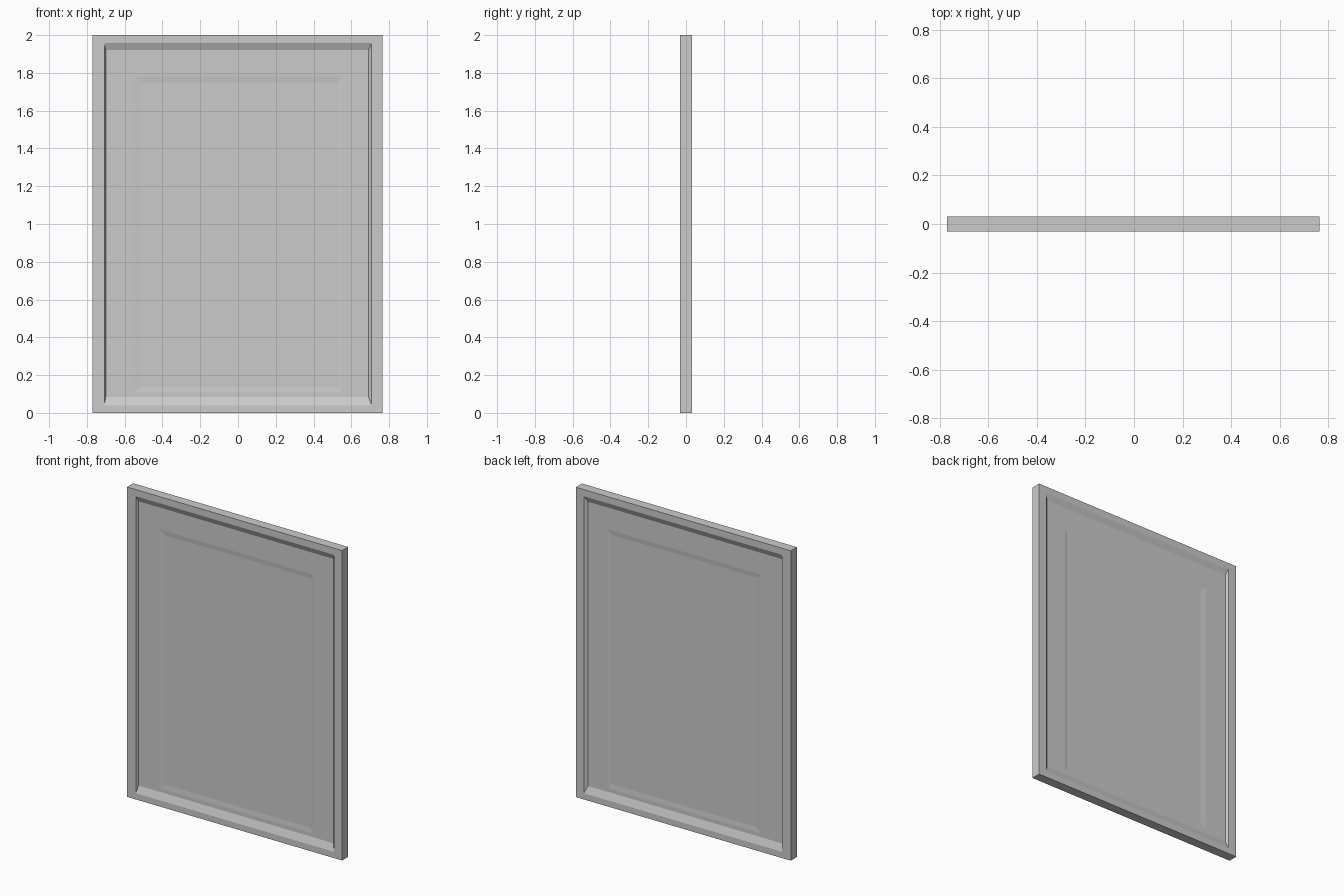
import bpy, bmesh

if "Cube" in bpy.data.objects:
    bpy.data.objects.remove(bpy.data.objects["Cube"])


def ring_surface(name, rings, cap):
    """Bridge nested rectangles (x0, x1, z0, z1, y) into one strip."""
    bm = bmesh.new()
    loops = [[bm.verts.new(p) for p in
              ((a, y, c), (b, y, c), (b, y, d), (a, y, d))]
             for a, b, c, d, y in rings]
    for l0, l1 in zip(loops, loops[1:]):
        for i in range(4):
            j = (i + 1) % 4
            bm.faces.new((l0[i], l0[j], l1[j], l1[i]))
    if cap:
        bm.faces.new(loops[0])
        bm.faces.new(loops[-1])
    bmesh.ops.recalc_face_normals(bm, faces=bm.faces)
    mesh = bpy.data.meshes.new(name)
    bm.to_mesh(mesh)
    bm.free()
    obj = bpy.data.objects.new(name, mesh)
    bpy.context.collection.objects.link(obj)
    return obj


def both_sides(half):
    """Inside-out front rings, then the same rings mirrored to the back."""
    return half + [(a, b, c, d, -y) for a, b, c, d, y in reversed(half)]


floor = (-0.70, 0.69, 0.085, 1.92, -0.014)

# Outer frame: sloped top and bottom inner edges, steep side edges
ring_surface("frame", both_sides([
    floor,
    (-0.708, 0.708, 0.04, 1.957, -0.031),
    (-0.77, 0.765, 0.0, 2.0, -0.031),
]), False)

# Inset panel with a shallow second step on each face
ring_surface("inset_panel", both_sides([
    (-0.51, 0.53, 0.14, 1.75, -0.011),
    (-0.55, 0.55, 0.11, 1.78, -0.014),
    floor,
]), True)
